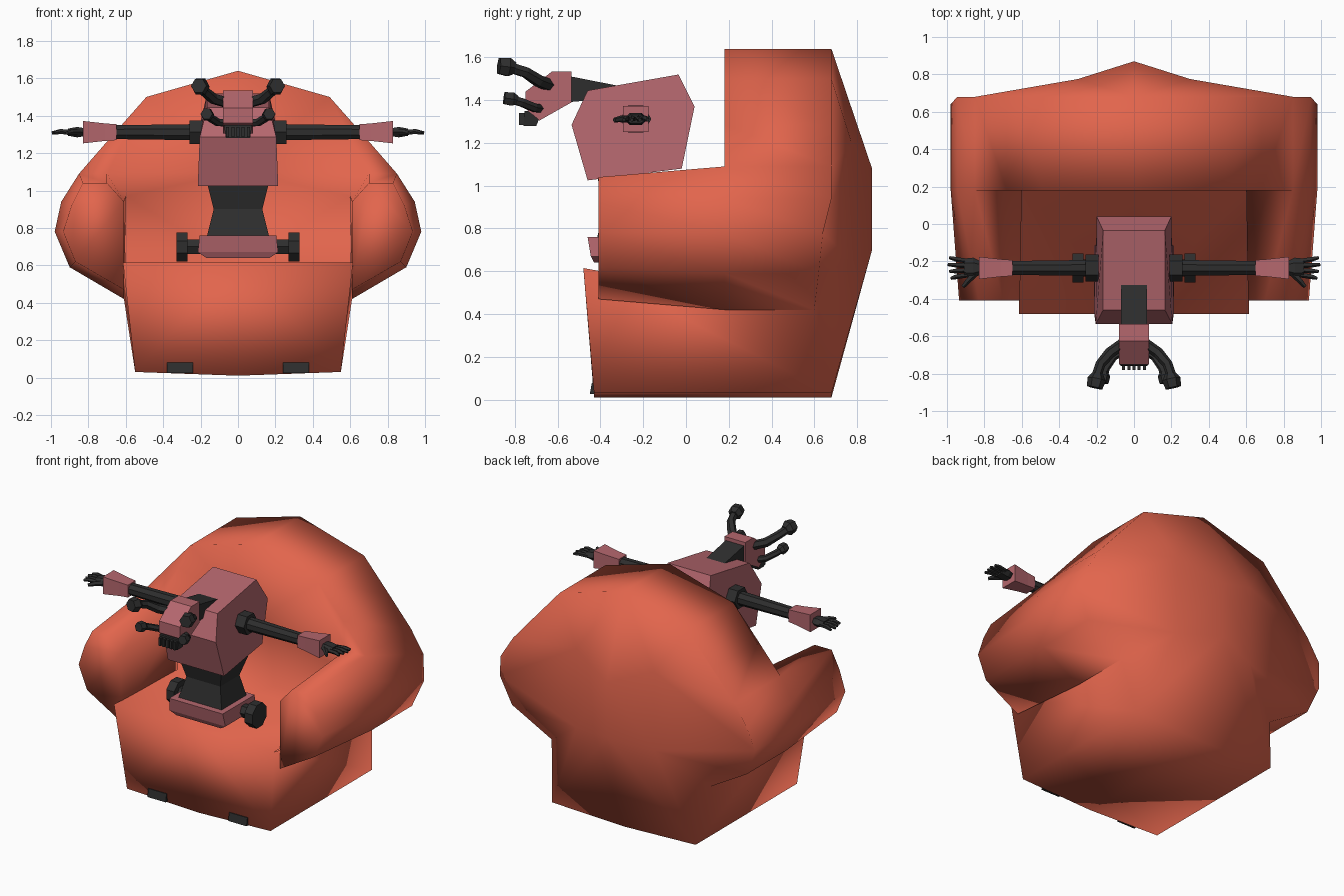
import bpy, bmesh, math
from mathutils import Vector

if "Cube" in bpy.data.objects:
    bpy.data.objects.remove(bpy.data.objects["Cube"])


def material(name, rgb):
    m = bpy.data.materials.new(name)
    m.diffuse_color = (*rgb, 1)
    m.use_nodes = True
    m.node_tree.nodes["Principled BSDF"].inputs["Base Color"].default_value = m.diffuse_color
    return m


ORANGE = material("orange_upholstery", (0.76, 0.13, 0.073))
PINK = material("dusty_pink", (0.46, 0.135, 0.155))
DARK = material("charcoal", (0.027, 0.027, 0.027))


def make(name, verts, faces, mat, mirror=False, smooth=False):
    bm = bmesh.new()
    vs = [bm.verts.new(v) for v in verts]
    for f in faces:
        bm.faces.new([vs[i] for i in f])
    bmesh.ops.recalc_face_normals(bm, faces=bm.faces)
    for f in bm.faces:
        f.smooth = smooth
    me = bpy.data.meshes.new(name)
    bm.to_mesh(me)
    bm.free()
    me.materials.append(mat)
    ob = bpy.data.objects.new(name, me)
    bpy.context.collection.objects.link(ob)
    if mirror:
        ob.modifiers.new("mirror", 'MIRROR')
    return ob


def loft(name, rings, mat, mirror=False):
    """Skin matching rings of points and cap both ends."""
    n = len(rings[0])
    verts = [p for r in rings for p in r]
    faces = [list(range(n)), list(range(len(verts) - n, len(verts)))]
    for k in range(len(rings) - 1):
        for i in range(n):
            j = (i + 1) % n
            faces.append([k * n + i, k * n + j, (k + 1) * n + j, (k + 1) * n + i])
    return make(name, verts, faces, mat, mirror)


def tube(name, path, radii, mat, sides=6, mirror=True, turn=0.0):
    """Faceted tube through path points; a radius may be (horizontal, vertical)."""
    rings = []
    pts = [Vector(p) for p in path]
    for k, p in enumerate(pts):
        d = (pts[min(k + 1, len(pts) - 1)] - pts[max(k - 1, 0)]).normalized()
        u = d.cross(Vector((0, 0, 1))).normalized()
        w = u.cross(d)
        r = radii[k] if isinstance(radii[k], tuple) else (radii[k], radii[k])
        angles = [turn + 2 * math.pi * i / sides for i in range(sides)]
        rings.append([p + u * r[0] * math.cos(a) + w * r[1] * math.sin(a) for a in angles])
    return loft(name, rings, mat, mirror)


def slab(name, levels, mat, mirror=False):
    """Stack of rectangles (x0, x1, y0, y1, z)."""
    return loft(name, [[(a, c, z), (b, c, z), (b, d, z), (a, d, z)]
                       for a, b, c, d, z in levels], mat, mirror)


# Armchair: right half as named points, mirrored
P = {}
section = dict(a=(0, 1.64), b=(.49, 1.50), c=(.68, 1.285), d=(.85, 1.09), e=(.945, .94),
               f=(.98, .78), g=(.90, .59), h=(.61, .42))
back_y = dict(f=.64, g=.62, h=.60)
for k, (x, z) in section.items():
    P["S" + k] = (x, .18, z)
    P["B" + k] = (x, back_y.get(k, .68), z)
front = dict(d=(.83, 1.04), e=(.89, .92), f=(.935, .78), g=(.87, .62), h=(.61, .47),
             n=(.61, .94), m=(.70, 1.04))
for k, (x, z) in front.items():
    P["F" + k] = (x, -.41, z)
P.update(Sn=(.60, .18, .97), Sm=(.70, .18, 1.09), q0=(0, .20, .60), q1=(.605, .20, .60),
         r0=(0, .18, 1.10), s0=(0, -.48, .615), s1=(.615, -.48, .615),
         i0=(.55, -.43, .03), j0=(0, -.43, .01), Bi=(.55, .68, .03), Bj=(0, .68, .01),
         K=(0, .87, 1.08), L=(0, .87, .70), M1=(.30, .775, 1.20), M2=(.30, .775, .65))
chair_faces = [
    "s0 s1 q1 q0", "q0 q1 Sn r0", "r0 Sn Sm Sb", "r0 Sb Sa", "Sm Sd Sc Sb",   # seat, backrest
    "s0 s1 i0 j0", "j0 i0 Bi Bj", "s1 i0 Bi Bh",                              # base
    "Fm Fd Sd Sm", "Fn Fm Sm Sn", "Fh Fn Sn Sh", "Fd Fe Ff Fg Fh Fn Fm",      # armrest
    "Ba Bb M1 K", "Bb Bc Bd M1", "Bd Be Bf M1", "Bf Bg M2 M1", "Bg Bh M2",    # rear shell
    "Bh Bi M2", "Bi Bj L M2", "K M1 M2 L"]
for p, q in ("ab", "bc", "cd", "de", "ef", "fg", "gh"):
    chair_faces.append(f"S{p} S{q} B{q} B{p}")
for p, q in ("de", "ef", "fg", "gh"):
    chair_faces.append(f"F{p} F{q} S{q} S{p}")
names = list(P)
make("armchair", list(P.values()),
     [[names.index(k) for k in f.split()] for f in chair_faces], ORANGE, True, True)
slab("chair_foot", [(.24, .38, -.45, -.40, .025), (.24, .38, -.44, -.40, .08)], DARK, True)

# Torso: side profile (y, z, half width)
chest = [(-.46, 1.025, .215), (-.535, 1.285, .205), (-.46, 1.445, .165),
         (-.035, 1.52, .165), (.04, 1.37, .20), (-.02, 1.08, .20)]
loft("chest", [[(s * w, y, z) for y, z, w in chest] for s in (-1, 1)], PINK)
slab("waist", [(-.17, .17, -.42, -.14, .74), (-.13, .13, -.38, -.17, .90),
               (-.17, .17, -.42, -.10, 1.06)], DARK)
slab("pelvis", [(-.17, .17, -.43, -.13, .64), (-.215, .215, -.445, -.12, .67),
                (-.205, .205, -.46, -.11, .76)], PINK)
tube("hip_axle", [(.19, -.235, .70), (.28, -.235, .70)], [.045] * 2, DARK)
tube("hip_wheel", [(.27, -.235, .698), (.33, -.235, .698)], [.085] * 2, DARK, 8, turn=math.pi / 8)

# Neck and head
neck = [(-.28, 1.46), (-.56, 1.515), (-.56, 1.39), (-.44, 1.40)]
loft("neck", [[(s * .07, y, z) for y, z in neck] for s in (-1, 1)], DARK)
head = [(-.535, 1.535), (-.535, 1.39), (-.685, 1.305), (-.75, 1.36), (-.75, 1.44), (-.625, 1.535)]
loft("head", [[(s * .08, y, z) for y, z in head] for s in (-1, 1)], PINK)
slab("jaw", [(-.065, .065, -.76, -.70, 1.28), (-.075, .075, -.755, -.67, 1.35)], DARK)
for i in range(5):
    x = -.056 + i * .028
    slab("tooth", [(x - .008, x + .008, -.78, -.74, 1.285), (x - .008, x + .008, -.78, -.74, 1.34)], DARK)

# Eye stalks with hexagonal eyes
tube("upper_stalk", [(.06, -.64, 1.47), (.13, -.69, 1.49), (.18, -.75, 1.53), (.205, -.83, 1.555)],
     [.03, .03, .027, .027], DARK)
tube("upper_eye", [(.195, -.80, 1.55), (.20, -.83, 1.555), (.21, -.875, 1.56)], [.03, .05, .042], DARK)
tube("lower_stalk", [(.06, -.68, 1.36), (.11, -.71, 1.365), (.15, -.77, 1.39), (.165, -.82, 1.405)],
     [.022] * 4, DARK)
tube("lower_eye", [(.16, -.79, 1.40), (.163, -.81, 1.405), (.168, -.85, 1.41)], [.022, .036, .032], DARK)

# Arms stretched sideways
Y, Z = -.235, 1.312
tube("shoulder", [(.19, Y, Z), (.26, Y, Z)], [.073] * 2, DARK)
tube("upper_arm", [(.25, Y, Z), (.66, Y, Z)], [.046, .04], DARK, 8, turn=math.pi / 8)
tube("forearm", [(.65, Y, Z), (.71, Y, Z), (.83, Y, Z)],
     [.06, .066, .085], PINK, 4, turn=math.pi / 4)
tube("palm", [(.82, Y, Z), (.86, Y, Z), (.91, Y, Z)],
     [(.035, .025), (.055, .032), (.05, .022)], DARK, 6)
for i in range(4):
    y = -.197 - i * .025
    tube("finger", [(.89, y, Z), (.95, y - (i - 1.5) * .006, Z + .003),
                    (.995 - .008 * abs(i - 1), y - (i - 1.5) * .012, Z - .004)],
         [.014, .014, .009], DARK, 5)
tube("thumb", [(.85, -.265, Z), (.89, -.305, Z), (.915, -.335, Z - .005)], [.018, .016, .011], DARK, 5)
